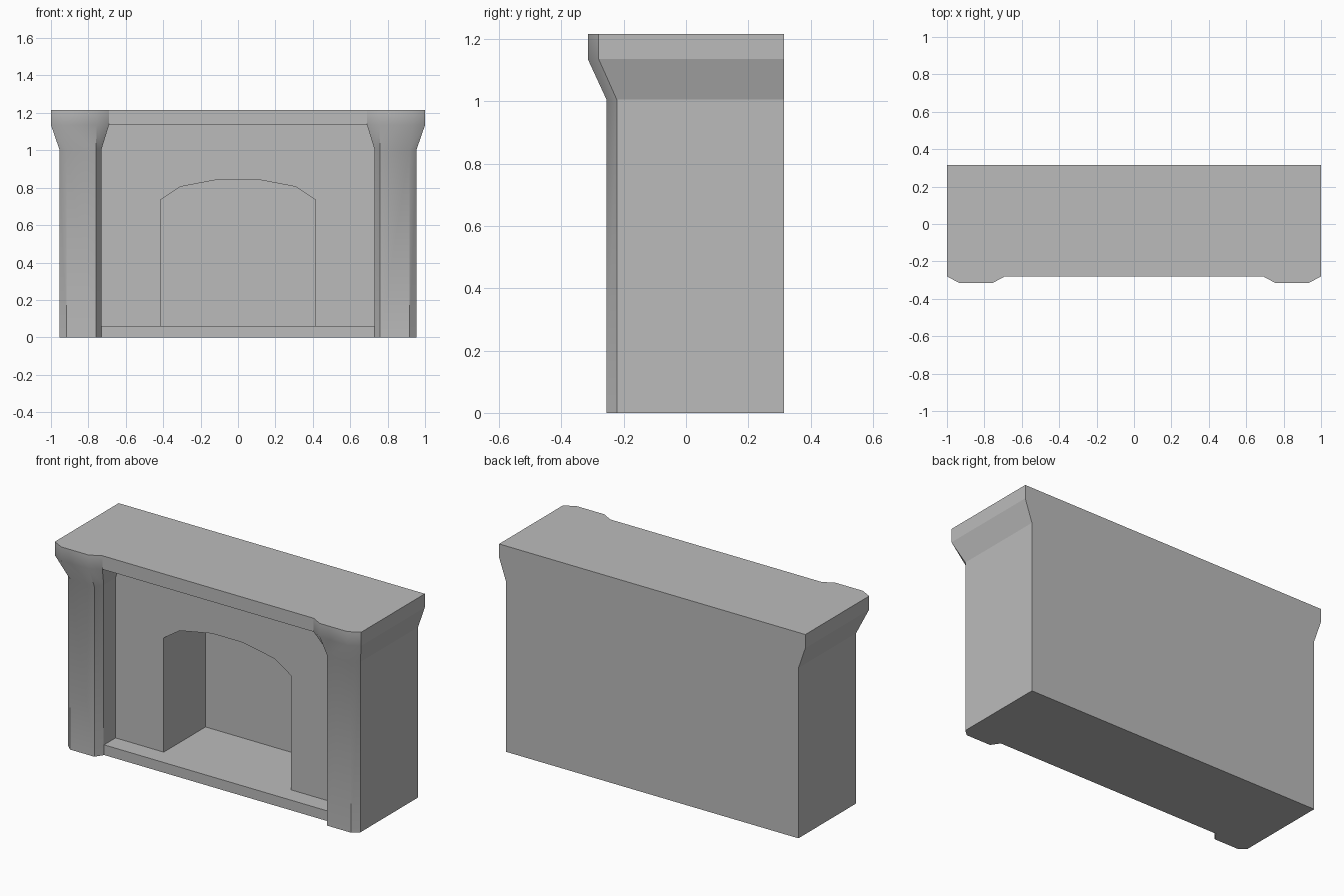
import bpy
import bmesh
import math

cube = bpy.data.objects.get("Cube")
if cube:
    bpy.data.objects.remove(cube, do_unlink=True)

# One plain stone colour
stone = bpy.data.materials.new("grey_stone")
stone.use_nodes = True
STONE_COLOUR = (0.5, 0.5, 0.5, 1)
stone.diffuse_color = STONE_COLOUR
stone.node_tree.nodes["Principled BSDF"].inputs["Base Color"].default_value = STONE_COLOUR

BACK = 0.315       # rear plane of the whole piece
WALL = -0.1        # front plane of the surround
FIREBACK = 0.29    # rear of the firebox
HEARTH_TOP = 0.06
LIP_LOW, LIP_TOP = 1.135, 1.215


def loft(name, rings, smooth=lambda normal: False):
    """Skin closed rings of equal length, cap both ends, smooth chosen faces."""
    bm = bmesh.new()
    loops = [[bm.verts.new(p) for p in ring] for ring in rings]
    n = len(loops[0])
    for a, b in zip(loops, loops[1:]):
        for i in range(n):
            j = (i + 1) % n
            bm.faces.new((a[i], a[j], b[j], b[i]))
    bm.faces.new(loops[0])
    bm.faces.new(loops[-1])
    bmesh.ops.recalc_face_normals(bm, faces=bm.faces)
    mesh = bpy.data.meshes.new(name)
    bm.to_mesh(mesh)
    bm.free()
    mesh.materials.append(stone)
    obj = bpy.data.objects.new(name, mesh)
    bpy.context.collection.objects.link(obj)
    bpy.ops.object.select_all(action="DESELECT")
    obj.select_set(True)
    bpy.context.view_layer.objects.active = obj
    bpy.ops.object.shade_smooth_by_angle(angle=math.radians(36))
    for face in mesh.polygons:
        face.use_smooth = smooth(face.normal)
    return obj


def slab(name, half_width, y0, y1, z0, z1):
    outline = [(-half_width, y0), (half_width, y0), (half_width, y1), (-half_width, y1)]
    return loft(name, [[(x, y, z) for x, y in outline] for z in (z0, z1)])


def pillar_ring(side, z, inner, outer, chamfer_in, chamfer_out, front, y_in, y_out):
    outline = [(inner, BACK), (inner, y_in), (chamfer_in, front),
               (chamfer_out, front), (outer, y_out), (outer, BACK)]
    return [(side * x, y, z) for x, y in outline]


# Chamfered pillars flaring into capitals
shaft = (0.73, 0.955, 0.76, 0.918, -0.255, -0.21, -0.222)
capital = (0.69, 1.0, 0.755, 0.935, -0.315, -0.28, -0.28)
levels = [(0, shaft), (1.005, shaft), (LIP_LOW, capital), (LIP_TOP, capital)]
for label, side in (("left", 1), ("right", -1)):
    loft(label + "_pillar", [pillar_ring(side, z, *section) for z, section in levels],
         smooth=lambda normal: normal.y < -0.3)

# Surround with a shallow faceted arch
half_arch = [(0.415, HEARTH_TOP), (0.415, 0.735), (0.31, 0.805), (0.1, 0.845)]
arch = half_arch + [(-x, z) for x, z in reversed(half_arch)]
surround = [(-0.73, HEARTH_TOP), (-0.73, LIP_LOW), (0.73, LIP_LOW), (0.73, HEARTH_TOP)] + arch
loft("arched_surround", [[(x, y, z) for x, z in surround] for y in (WALL, FIREBACK)],
     smooth=lambda normal: normal.z < -0.3)

# Firebox back, hearth and mantel shelf
slab("fireback", 0.73, FIREBACK, BACK, HEARTH_TOP, LIP_LOW)
slab("hearth", 0.73, -0.207, BACK, 0, HEARTH_TOP)
slab("mantel_shelf", 0.69, -0.28, BACK, LIP_LOW, LIP_TOP)
